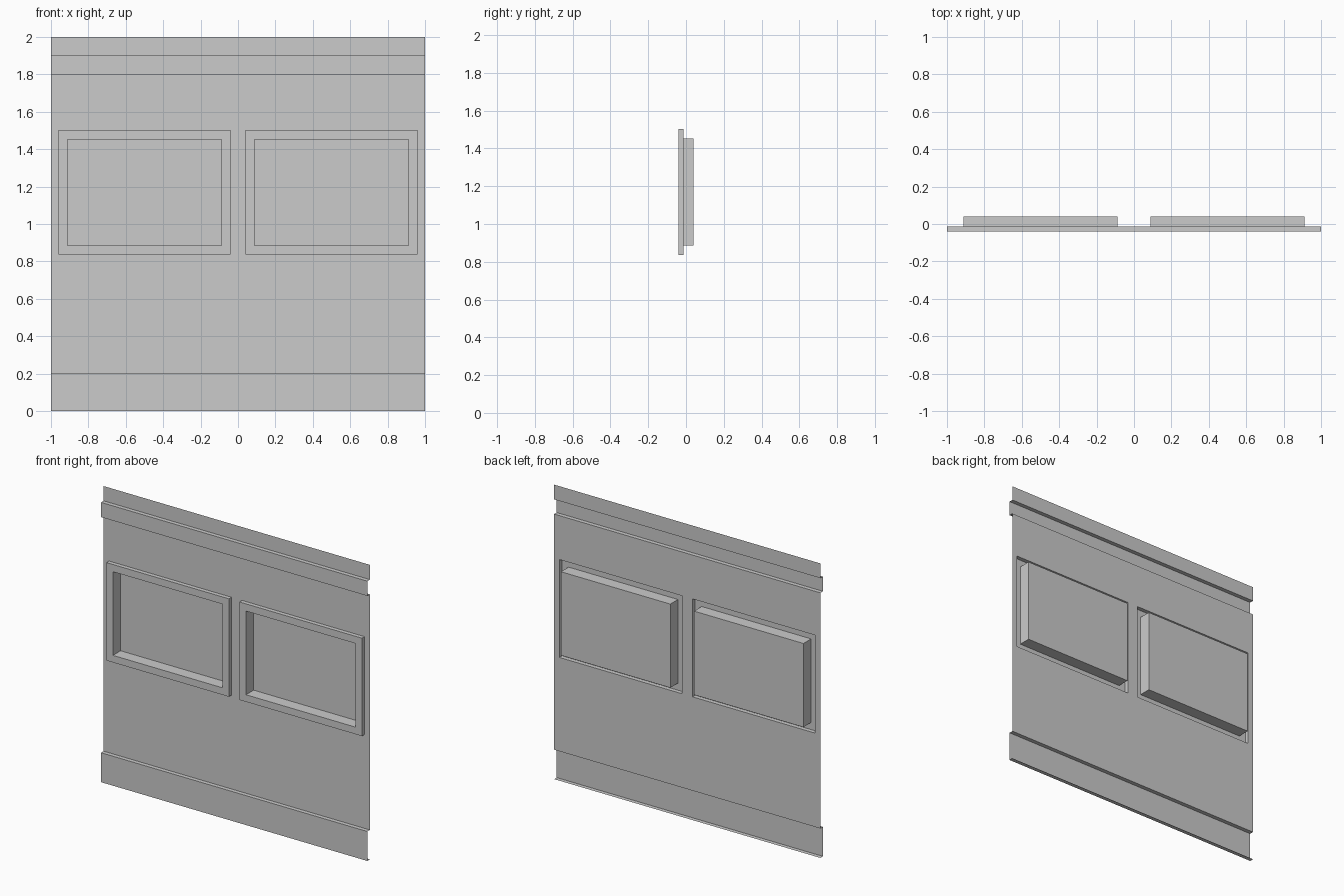
import bpy

if "Cube" in bpy.data.objects:
    bpy.data.objects.remove(bpy.data.objects["Cube"])

WALL, FRONT, BACK = -0.013, -0.041, 0.041   # y depth of sheet, raised trim, recess floor


def make(name, verts, faces):
    mesh = bpy.data.meshes.new(name)
    mesh.from_pydata(verts, [], faces)
    mesh.update()
    obj = bpy.data.objects.new(name, mesh)
    bpy.context.collection.objects.link(obj)
    return obj


def strip(name, profile):
    """Sweep an open (y, z) profile, listed bottom to top, across the full width."""
    verts = [(x, y, z) for y, z in profile for x in (-1, 1)]
    faces = [(2*i, 2*i + 1, 2*i + 3, 2*i + 2) for i in range(len(profile) - 1)]
    return make(name, verts, faces)


def window(name, cx):
    """Raised frame and deep recess as nested rectangles (half width, z0, z1, y)."""
    outer, inner = (0.46, 0.837, 1.502), (0.411, 0.885, 1.453)
    loops = [(*outer, WALL), (*outer, FRONT), (*inner, FRONT), (*inner, BACK)]
    verts, faces = [], []
    for w, z0, z1, y in loops:
        verts += [(cx - w, y, z0), (cx + w, y, z0), (cx + w, y, z1), (cx - w, y, z1)]
    for k in range(len(loops) - 1):
        for i in range(4):
            j = (i + 1) % 4
            faces.append((4*k + i, 4*k + j, 4*k + 4 + j, 4*k + 4 + i))
    n = len(verts)
    faces.append((n - 4, n - 3, n - 2, n - 1))
    return make(name, verts, faces)


# Main wall sheet with two window openings
xs = [-1, -0.96, -0.04, 0.04, 0.96, 1]
zs = [0.2, 0.837, 1.502, 1.8]
verts = [(x, WALL, z) for z in zs for x in xs]
faces = []
for r in range(len(zs) - 1):
    for c in range(len(xs) - 1):
        if r == 1 and c in (1, 3):
            continue
        a = r * len(xs) + c
        faces.append((a, a + 1, a + 1 + len(xs), a + len(xs)))
make("wall_panel", verts, faces)

# Raised bottom skirting, raised upper rail, flat top band
strip("skirting", [(WALL, 0), (FRONT, 0), (FRONT, 0.2), (WALL, 0.2)])
strip("upper_rail", [(WALL, 1.8), (FRONT, 1.8), (FRONT, 1.9), (WALL, 1.9)])
strip("top_band", [(WALL, 1.9), (WALL, 2.0)])

# Recessed windows
for side, cx in (("left", -0.5), ("right", 0.5)):
    window(f"window_{side}", cx)
